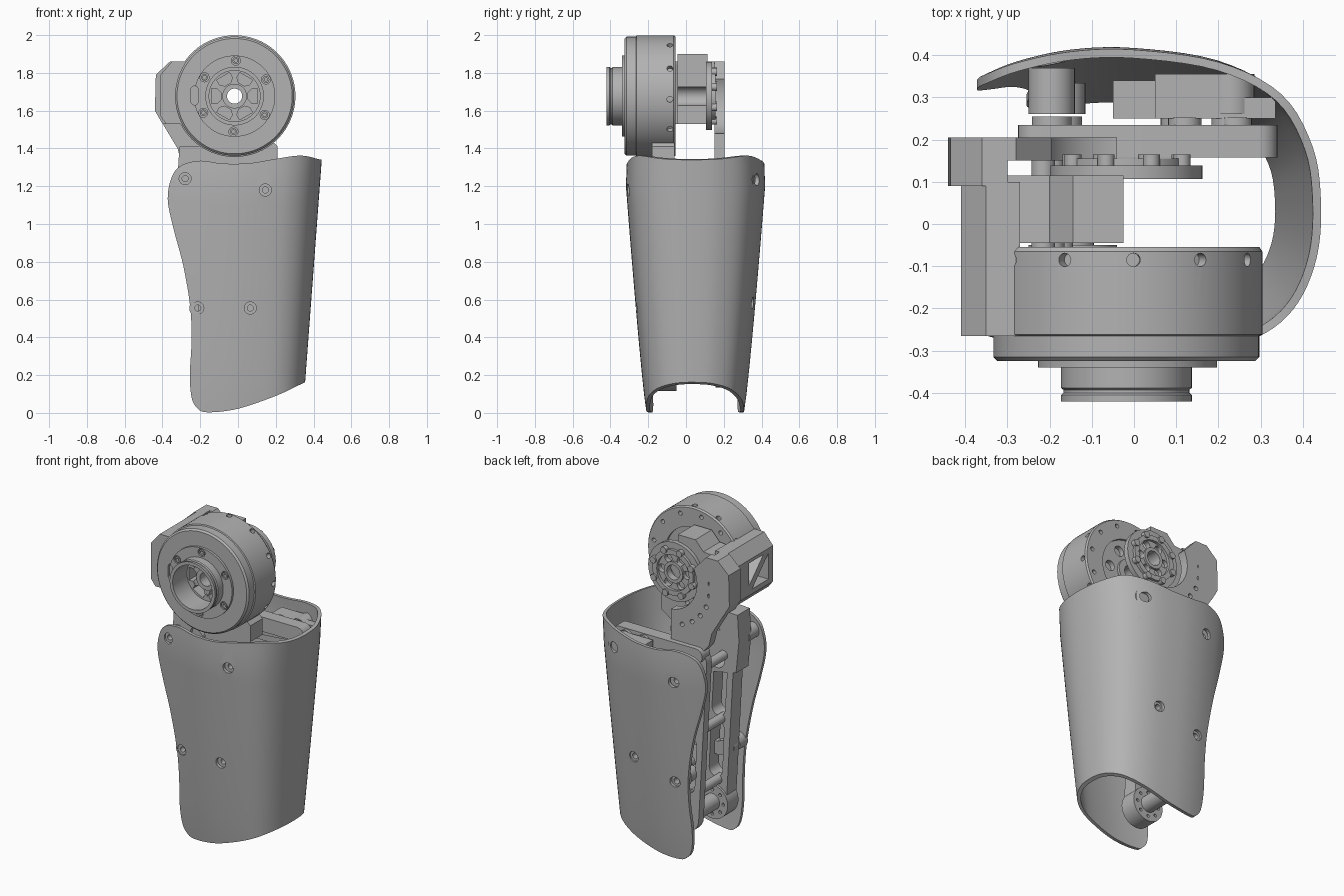
import bpy, bmesh, math
from mathutils import Matrix, Vector

cube = bpy.data.objects.get("Cube")
if cube:
    bpy.data.objects.remove(cube, do_unlink=True)

grey = bpy.data.materials.new("machined grey")
grey.use_nodes = True
grey.diffuse_color = (0.45, 0.45, 0.45, 1)
grey.node_tree.nodes["Principled BSDF"].inputs["Base Color"].default_value = (0.45, 0.45, 0.45, 1)

AX, AZ = -0.018, 1.677            # motor axis
TAU = math.tau


def make(name, bm):
    bmesh.ops.recalc_face_normals(bm, faces=bm.faces)
    mesh = bpy.data.meshes.new(name)
    bm.to_mesh(mesh)
    bm.free()
    mesh.materials.append(grey)
    obj = bpy.data.objects.new(name, mesh)
    bpy.context.collection.objects.link(obj)
    return obj


def activate(obj):
    bpy.ops.object.select_all(action='DESELECT')
    obj.select_set(True)
    bpy.context.view_layer.objects.active = obj


def cut(obj, tools, operation='DIFFERENCE'):
    """Apply a boolean with all tools merged into one cutter."""
    bm = bmesh.new()
    for t in tools:
        bm.from_mesh(t.data)
        bpy.data.objects.remove(t, do_unlink=True)
    tool = make("cutter", bm)
    tool.hide_render = True
    mod = obj.modifiers.new("cut", 'BOOLEAN')
    mod.operation, mod.object, mod.solver = operation, tool, 'EXACT'
    activate(obj)
    bpy.ops.object.modifier_apply(modifier=mod.name)
    bpy.data.objects.remove(tool, do_unlink=True)
    return obj


def prism(name, pts, y0, y1):
    """Front outline (x, z) extruded along y."""
    bm = bmesh.new()
    face = bm.faces.new([bm.verts.new((x, y0, z)) for x, z in pts])
    side = bmesh.ops.extrude_face_region(bm, geom=[face])["geom"]
    bmesh.ops.translate(bm, vec=(0, y1 - y0, 0), verts=[v for v in side if isinstance(v, bmesh.types.BMVert)])
    return make(name, bm)


def box(name, x0, x1, y0, y1, z0, z1):
    return prism(name, [(x0, z0), (x1, z0), (x1, z1), (x0, z1)], y0, y1)


def disc(name, x, z, r, y0, y1, n=32):
    return prism(name, [polar(r, 360 * i / n, x, z) for i in range(n)], y0, y1)


def stadium(name, p, q, r, y0, y1, n=12):
    """Round-ended bar from p to q."""
    a = math.atan2(q[1] - p[1], q[0] - p[0])
    pts = [(c[0] + r * math.cos(a + s + math.pi * i / n), c[1] + r * math.sin(a + s + math.pi * i / n))
           for c, s in ((q, -math.pi / 2), (p, math.pi / 2)) for i in range(n + 1)]
    return prism(name, pts, y0, y1)


def lathe(name, profile, x, z, n=72):
    """Closed (radius, y) loop turned about the y axis."""
    bm = bmesh.new()
    rings = [[bm.verts.new((x + r * math.cos(TAU * i / n), y, z + r * math.sin(TAU * i / n)))
              for i in range(n)] for r, y in profile]
    for k, a in enumerate(rings):
        b = rings[(k + 1) % len(rings)]
        for i in range(n):
            j = (i + 1) % n
            bm.faces.new((a[i], a[j], b[j], b[i]))
    return make(name, bm)


def tube(name, x, z, ro, ri, y0, y1, n=32):
    return lathe(name, [(ro, y0), (ro, y1), (ri, y1), (ri, y0)], x, z, n)


def polar(r, deg, x=AX, z=AZ):
    return x + r * math.cos(math.radians(deg)), z + r * math.sin(math.radians(deg))


def smooth_path(pts, steps=8, closed=False):
    """Catmull-Rom curve through the points."""
    n, out = len(pts), []
    for i in range(n if closed else n - 1):
        at = lambda k: Vector(pts[k % n] if closed else pts[min(max(k, 0), n - 1)])
        a, b, c, d = (at(i + k) for k in (-1, 0, 1, 2))
        for s in range(steps):
            t = s / steps
            out.append(0.5 * (2 * b + (c - a) * t + (2 * a - 5 * b + 4 * c - d) * t * t
                              + (3 * b - a - 3 * c + d) * t ** 3))
    return out if closed else out + [Vector(pts[-1])]


# Shin shell: U-shaped section lofted upward, trimmed by its front outline
section = smooth_path([(-.46, -.23), (-.37, -.26), (-.2, -.3), (0, -.318), (.2, -.3), (.31, -.262), (.385, -.19),
                       (.43, -.08), (.44, .05), (.42, .185), (.345, .312), (.2, .388), (0, .417), (-.15, .413),
                       (-.28, .385), (-.37, .348), (-.46, .305)], 5)
bm = bmesh.new()
levels = []
for k in range(17):
    z = -0.1 + 1.6 * k / 16
    sx = 0.82 + 0.18 * z / 1.3
    sy = 0.7 + 0.3 * min(max(z, 0) / 1.2, 1) ** 0.85 + min(z, 0) * 0.4 - max(0, z - 1.2) * 0.1
    levels.append([bm.verts.new((-.1 + (p.x + .1) * sx, .045 + (p.y - .045) * sy, z)) for p in section])
for a, b in zip(levels, levels[1:]):
    for i in range(len(a) - 1):
        bm.faces.new((a[i], a[i + 1], b[i + 1], b[i]))
shell = make("shin_shell", bm)
solid = shell.modifiers.new("thickness", 'SOLIDIFY')
solid.thickness = 0.02
# keep the outer skin where it is, whichever way the normals point
wall = shell.data.polygons[8 * (len(section) - 1) + len(section) // 2]
solid.offset = -1 if wall.normal.x > 0 else 1
activate(shell)
bpy.ops.object.modifier_apply(modifier=solid.name)
outline = smooth_path([(-.16, .003), (0, .022), (.2, .09), (.35, .16), (.5, .23), (.6, .3), (.6, 1.25), (.5, 1.32),
                       (.42, 1.345), (.33, 1.362), (.2, 1.345), (.06, 1.322), (-.08, 1.32), (-.2, 1.335),
                       (-.3, 1.31), (-.35, 1.25), (-.372, 1.13), (-.34, .97), (-.29, .78), (-.253, .56),
                       (-.246, .38), (-.255, .2), (-.245, .08), (-.215, .025)], 6, True)
cut(shell, [prism("trim", outline, -1, 1)], 'INTERSECT')

# Screw holes through the shell, with standoffs and arms behind them
front_holes = [(-.28, 1.24), (.145, 1.18), (-.213, .555), (.065, .555)]
back_holes = [(-.195, 1.14), (.23, 1.235), (-.17, .5), (.11, .582)]
cut(shell, [disc("hole", x, z, .032, -.6, 0, 24) for x, z in front_holes]
    + [disc("hole", x, z, .032, 0, .6, 24) for x, z in back_holes])
for x, z in front_holes:
    drop = (1.24 - z) * 0.07 + (0.02 if x < -.25 else 0)
    tube("front_standoff", x, z, .045, .016, -.285 + drop, -.16)
    stadium("front_standoff_arm", (x, z), (-.14, z - .03), .04, -.15, -.11)
for x, z in back_holes:
    end = .375 - (1.24 - z) * 0.055 - (0.02 if x > .2 else 0)
    tube("back_standoff", x, z, .055, .018, .26, end)
    tube("back_standoff_foot", x, z, .047, .018, .19, .255)
    stadium("back_standoff_arm", (x, z), (-.14, z - .03), .04, .165, .2)

# Motor housing with stepped hub and open bore
motor = lathe("motor_housing", [
    (.135, -.42), (.155, -.42), (.155, -.405), (.149, -.4), (.149, -.393), (.155, -.388), (.155, -.34),
    (.215, -.34), (.215, -.325), (.305, -.325), (.315, -.315), (.315, -.265), (.322, -.262), (.322, -.065),
    (.315, -.055), (.2, -.055), (.2, -.07), (.08, -.07), (.08, -.055), (.04, -.055), (.04, -.29), (.065, -.29),
    (.065, -.28), (.135, -.28)], AX, AZ, 96)
tools = []
for i in range(6):
    a = 60 * i
    tools.append(prism("window", [polar(.074, a - 14), polar(.1, a - 23), polar(.128, a - 18), polar(.128, a + 18),
                                  polar(.1, a + 23), polar(.074, a + 14)], -.3, -.18))
    tools.append(disc("screw_well", *polar(.188, a + 28), .024, -.36, -.32, 20))
    tools.append(disc("rear_window", *polar(.135, a), .032, -.1, -.03, 20))
for i in range(12):
    tools.append(disc("rear_hole", *polar(.28, 30 * i + 10), .013, -.09, -.03, 12))
    bm = bmesh.new()
    bmesh.ops.create_cone(bm, cap_ends=True, segments=16, radius1=.016, radius2=.016, depth=.06,
                          matrix=Matrix.Translation((AX, -.085, AZ))
                          @ Matrix.Rotation(math.radians(30 * i + 3), 4, 'Y') @ Matrix.Translation((0, 0, .322)))
    tools.append(make("side_hole", bm))
tools.append(stadium("cable_slot", (-.23, 1.65), (-.23, 1.71), .02, -.35, -.31))
cut(motor, tools)
for i in range(6):
    tube("motor_screw", *polar(.188, 60 * i + 28), .018, .009, -.338, -.318, 16)
    disc("hub_screw", *polar(.1, 60 * i + 30), .007, -.286, -.278, 12)

# Output disc behind the motor
cut(tube("output_disc", AX, AZ, .18, .045, .107, .138, 64),
    [disc("hole", *polar(.085, 60 * i), .025, .1, .15, 16) for i in range(6)])
tube("output_ring", AX, AZ, .14, .11, .138, .155, 48)
tube("bearing_ring", AX, AZ, .065, .045, .138, .15)
for i in range(8):
    disc("output_bolt", *polar(.14, 45 * i + 20), .02, .138, .165, 16)

# Bracket joining the motor to the back frame on the open side
block = prism("bracket_block", [(-.41, 1.57), (-.41, 1.79), (-.35, 1.86), (-.27, 1.86), (-.27, 1.53), (-.38, 1.53)],
              -.265, .1)
bm = bmesh.new()
for tri in ([(-.22, 1.6), (-.06, 1.6), (-.22, 1.76)], [(-.03, 1.63), (-.03, 1.77), (-.17, 1.77)]):
    f = bm.faces.new([bm.verts.new((-.5, y, z)) for y, z in tri])
    ext = bmesh.ops.extrude_face_region(bm, geom=[f])["geom"]
    bmesh.ops.translate(bm, vec=(.17, 0, 0), verts=[v for v in ext if isinstance(v, bmesh.types.BMVert)])
cut(block, [make("truss_pockets", bm), disc("motor_room", AX, AZ, .3, -.3, -.06, 64)])
cut(prism("bracket_lug", [(-.3, 1.54), (-.3, 1.83), (-.2, 1.84), (-.145, 1.9), (-.025, 1.9), (-.025, 1.53)],
          -.045, .115), [disc("bore", AX, AZ, .05, -.1, .2)])
prism("bracket_flange", [(-.44, 1.6), (-.435, 1.79), (-.36, 1.86), (-.3, 1.86), (-.3, 1.53), (-.4, 1.53)], .09, .205)
plate = prism("back_plate", [(-.44, 1.6), (-.435, 1.79), (-.36, 1.86), (-.28, 1.86), (-.04, 1.6), (-.04, 1.24),
                             (-.2, 1.2), (-.3, 1.32), (-.32, 1.4)], .15, .205)
cut(plate, [disc("disc_room", AX, AZ, .2, .1, .3, 48)]
    + [disc("hole", *polar(.29, a), .014, .1, .3, 12) for a in (175, 190, 205, 220, 235, 250)])

# Front leg link, hung under the motor
yoke = prism("front_yoke", [(-.31, 1.41), (.19, 1.43), (.21, 1.41), (.21, 1.31), (.05, 1.2), (-.05, 1.0),
                            (-.3, 1.05), (-.32, 1.25)], -.18, -.06)
cut(yoke, [disc("motor_seat", AX, AZ, .318, -.3, 0, 64), stadium("slot", (-.17, 1.1), (-.15, 1.26), .05, -.3, 0)])
for side, y0, y1 in (("front", -.16, -.065), ("back", .155, .205)):
    link = stadium(side + "_link", (-.2, 1.2), (-.145, .22), .085, y0, y1)
    cut(link, [stadium("slot", (-.193, 1.08), (-.177, .8), .045, -.3, .3),
               stadium("slot", (-.17, .68), (-.158, .42), .045, -.3, .3)])
for z in (1.14, .74, .36):
    tube("cross_pin", -.215 + (1.14 - z) * .055, z, .028, .012, -.1, .18)

# Knee joint at the lower end
cut(tube("knee_disc", -.145, .22, .105, .03, -.155, -.05, 48),
    [disc("hole", *polar(.075, 45 * i, -.145, .22), .01, -.07, .05, 12) for i in range(8)])
tube("knee_axle", -.145, .22, .05, .03, -.15, .18)

# Upper back bar and its mounts against the shell
stadium("back_bar", (-.23, 1.25), (.295, 1.25), .045, .157, .235)
box("shell_mount", .05, .26, .25, .355, 1.1, 1.28)
box("shell_mount_end", .26, .335, .25, .3, 1.1, 1.28)
box("shell_mount_step", -.05, .05, .25, .34, 1.1, 1.22)
for x in (.12, .24):
    disc("bar_bolt", x, 1.25, .04, .23, .252, 20)

for obj in bpy.context.scene.objects:
    if obj.type == 'MESH':
        activate(obj)
        bpy.ops.object.shade_smooth_by_angle(angle=math.radians(32))
